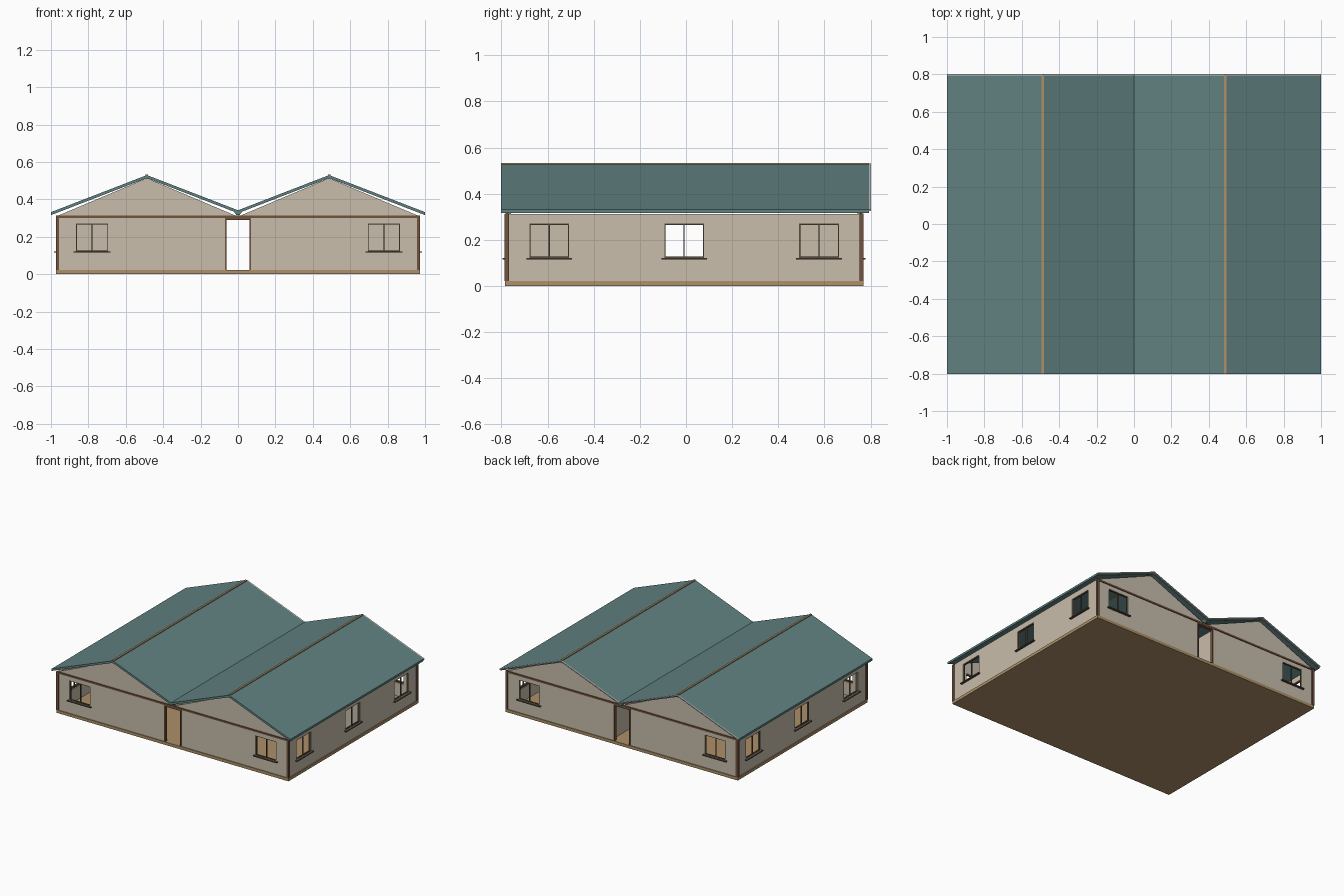
import bpy, bmesh
from mathutils import Vector

if "Cube" in bpy.data.objects:
    bpy.data.objects.remove(bpy.data.objects["Cube"])

YC = -0.008            # the walls sit slightly forward of the origin
WX, WY = 0.967, 0.771  # outer wall faces
T = 0.02               # wall thickness
Z0, Z1 = 0.022, 0.312  # floor top, wall top
RX = 0.487             # ridge position


def mat(name, r, g, b):
    m = bpy.data.materials.new(name)
    m.diffuse_color = (r, g, b, 1)
    m.use_nodes = True
    m.node_tree.nodes["Principled BSDF"].inputs["Base Color"].default_value = m.diffuse_color
    return m


WALL = mat("plaster", 0.58, 0.51, 0.41)
ROOF = mat("roof_teal", 0.12, 0.22, 0.22)
WOOD = mat("dark_wood", 0.17, 0.085, 0.045)
TAN = mat("tan_wood", 0.42, 0.28, 0.14)
FRAME = mat("frame_brown", 0.10, 0.075, 0.05)
PALE = mat("pale_trim", 0.85, 0.85, 0.83)


def finish(name, bm, m, y=YC):
    bmesh.ops.recalc_face_normals(bm, faces=bm.faces[:])
    me = bpy.data.meshes.new(name)
    bm.to_mesh(me)
    bm.free()
    me.materials.append(m)
    ob = bpy.data.objects.new(name, me)
    ob.location.y = y
    bpy.context.collection.objects.link(ob)
    return ob


def boxes(name, m, spans, y=YC):
    """One object from boxes given as (x0, x1, y0, y1, z0, z1)."""
    bm = bmesh.new()
    for x0, x1, y0, y1, z0, z1 in spans:
        vs = bmesh.ops.create_cube(bm, size=1)["verts"]
        for v in vs:
            v.co = Vector(((x0 + x1) / 2 + v.co.x * (x1 - x0),
                           (y0 + y1) / 2 + v.co.y * (y1 - y0),
                           (z0 + z1) / 2 + v.co.z * (z1 - z0)))
    return finish(name, bm, m, y)


def prism(name, m, profiles, y0, y1, y=YC):
    """Extrude xz outlines along y."""
    bm = bmesh.new()
    for pts in profiles:
        f = bm.faces.new([bm.verts.new((x, y0, z)) for x, z in pts])
        ext = bmesh.ops.extrude_face_region(bm, geom=[f])["geom"]
        bmesh.ops.translate(bm, vec=(0, y1 - y0, 0),
                            verts=[g for g in ext if isinstance(g, bmesh.types.BMVert)])
    return finish(name, bm, m, y)


def on_side(axis, s, a0, a1, d0, d1, z0, z1):
    """Box along a wall: a = along the wall, d = depth inward from the outer face."""
    out = WX if axis == "y" else WY
    p0, p1 = sorted((s * (out - d0), s * (out - d1)))
    return (p0, p1, a0, a1, z0, z1) if axis == "y" else (a0, a1, p0, p1, z0, z1)


def wall(name, axis, s, half, openings):
    spans, a = [], -half
    for c, w, b, t in openings:
        spans.append(on_side(axis, s, a, c - w, 0, T, Z0, Z1))
        if b > Z0:
            spans.append(on_side(axis, s, c - w, c + w, 0, T, Z0, b))
        spans.append(on_side(axis, s, c - w, c + w, 0, T, t, Z1))
        a = c + w
    spans.append(on_side(axis, s, a, half, 0, T, Z0, Z1))
    boxes(name, WALL, spans)


def window(name, axis, s, c, w=0.086, b=0.122, t=0.27):
    f = 0.005
    bars = [(c - w, c - w + f, b, t), (c + w - f, c + w, b, t),
            (c - f / 2, c + f / 2, b, t), (c - w, c + w, b, b + f), (c - w, c + w, t - f, t)]
    boxes(name + "_frame", FRAME,
          [on_side(axis, s, p, q, 0.003, 0.013, u, v) for p, q, u, v in bars])
    boxes(name + "_sill", FRAME,
          [on_side(axis, s, c - w - 0.013, c + w + 0.013, -0.016, 0.015, b - 0.007, b)])


# floor slab
boxes("floor_base", TAN, [(-0.973, 0.973, -0.777, 0.777, 0, Z0)])

# outer walls with openings, windows and doors
for s, fb, rl in ((-1, "front", "left"), (1, "back", "right")):
    win = (0.086, 0.122, 0.27)
    wall(fb + "_wall", "x", s, WX, [(-0.78, *win), (0, 0.065, Z0, 0.295), (0.78, *win)])
    wall(rl + "_wall", "y", s, WY - T, [(c, *win) for c in (-0.585, 0, 0.585)])
    for i, c in enumerate((-0.78, 0.78)):
        window(f"{fb}_window_{i + 1}", "x", s, c)
    for i, c in enumerate((-0.585, 0, 0.585)):
        window(f"{rl}_window_{i + 1}", "y", s, c)
    # door frame
    boxes(fb + "_door_frame", WOOD, [
        on_side("x", s, -0.07, -0.062, -0.005, T, Z0, 0.3),
        on_side("x", s, 0.062, 0.07, -0.005, T, Z0, 0.3),
        on_side("x", s, -0.07, 0.07, -0.005, T, 0.29, 0.3)])
    # beam under the gables
    boxes(fb + "_beam", WOOD, [on_side("x", s, -0.973, 0.973, -0.006, 0.01, 0.3, 0.313)])
    # twin gables
    tri = [[(k * 0.965, Z1), (k * RX, 0.514), (k * 0.01, Z1)] for k in (-1, 1)]
    y0, y1 = sorted((s * WY, s * (WY - T)))
    prism(fb + "_gables", WALL, tri, y0, y1)

# corner posts
boxes("corner_posts", WOOD, [
    (min(i * 0.974, i * 0.956), max(i * 0.974, i * 0.956),
     min(j * 0.778, j * 0.76), max(j * 0.778, j * 0.76), Z0, Z1)
    for i in (-1, 1) for j in (-1, 1)])

# inner partitions around the hall
boxes("inner_walls", WALL, [
    (0.09, 0.105, 0.12, WY - T, Z0, Z1), (0.09, WX - T, 0.105, 0.12, Z0, Z1),
    (-0.105, -0.09, 0.12, WY - T, Z0, Z1), (-WX + T, -0.09, 0.105, 0.12, Z0, Z1),
    (0.09, 0.105, -WY + T, -0.12, Z0, Z1)])

# roof: two gabled sheets meeting in a valley
TH = 0.016


def roof_profile(k, th=TH):
    top = [(k * 1.0, 0.332), (k * RX, 0.53), (0, 0.342)]
    return top + [(x, z - th) for x, z in reversed(top)]


prism("roof", ROOF, [roof_profile(k) for k in (-1, 1)], -0.803, 0.794, 0)
# pale back edge trim
prism("back_roof_trim", PALE, [roof_profile(k, 0.008) for k in (-1, 1)], 0.794, 0.803, 0)
# valley gutter
prism("valley_gutter", ROOF, [[(-0.022, 0.334), (0.022, 0.334), (0.008, 0.316), (-0.008, 0.316)]],
      -0.795, 0.79, 0)
# ridge caps
boxes("ridge_caps", TAN, [(k * RX - 0.007, k * RX + 0.007, -0.802, 0.793, 0.51, 0.534)
                          for k in (-1, 1)], 0)
